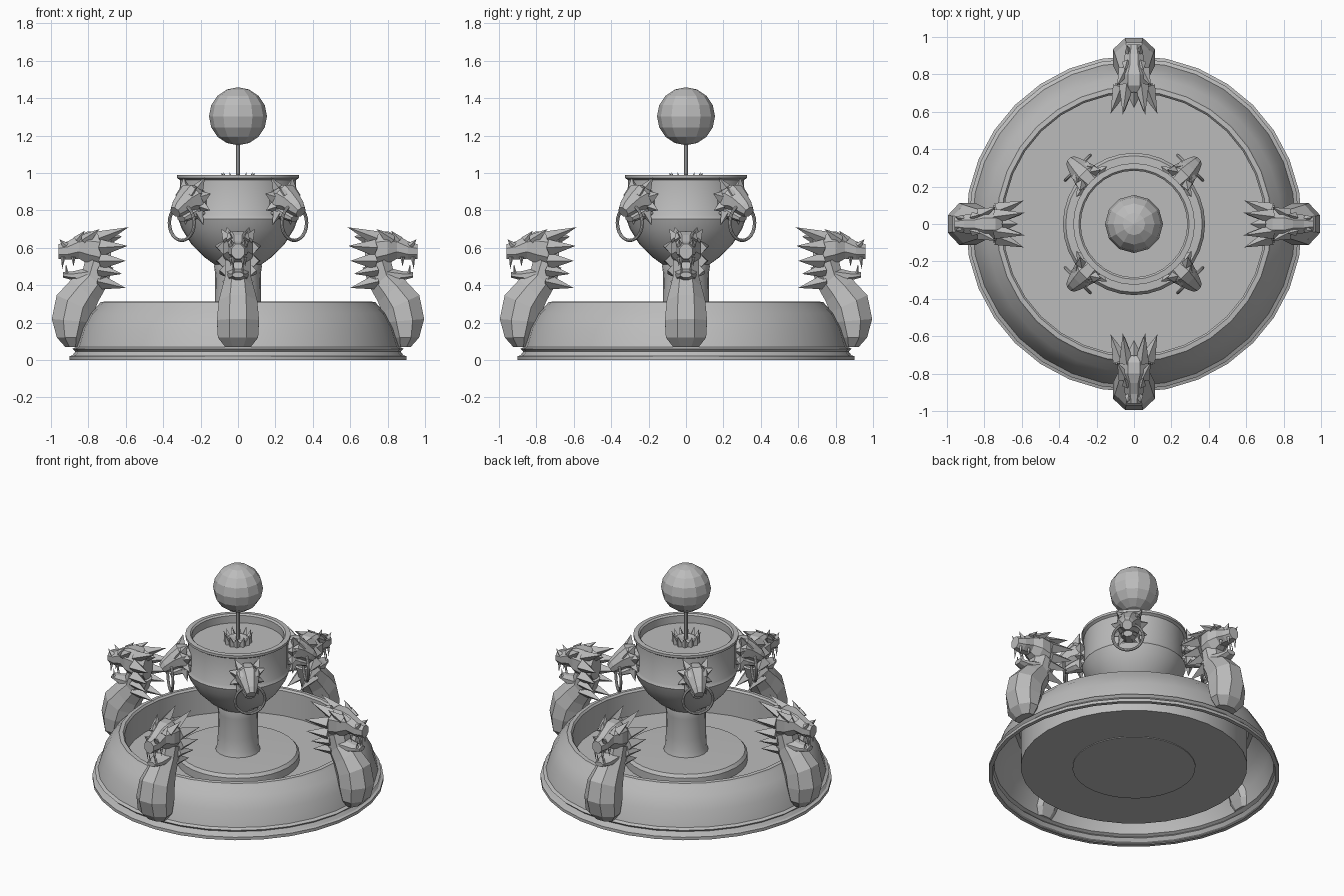
import bpy, bmesh, math
from mathutils import Vector, Matrix

cube = bpy.data.objects.get("Cube")
if cube:
    bpy.data.objects.remove(cube, do_unlink=True)

stone = bpy.data.materials.new("grey_stone")
stone.use_nodes = True
COLOUR = (0.5, 0.5, 0.5, 1)
stone.diffuse_color = COLOUR
stone.node_tree.nodes["Principled BSDF"].inputs["Base Color"].default_value = COLOUR


def finish(bm, name, smooth=None):
    """Turn a bmesh into an object, optionally smooth below an angle."""
    bmesh.ops.recalc_face_normals(bm, faces=bm.faces)
    mesh = bpy.data.meshes.new(name)
    bm.to_mesh(mesh)
    bm.free()
    mesh.materials.append(stone)
    ob = bpy.data.objects.new(name, mesh)
    bpy.context.collection.objects.link(ob)
    if smooth:
        bpy.ops.object.select_all(action='DESELECT')
        ob.select_set(True)
        bpy.context.view_layer.objects.active = ob
        bpy.ops.object.shade_smooth_by_angle(angle=math.radians(smooth))
    return ob


def lathe(name, profile, steps=32, smooth=30):
    """Spin a (radius, height) profile around z."""
    bm = bmesh.new()
    verts = [bm.verts.new((r, 0, z)) for r, z in profile]
    edges = [bm.edges.new(pair) for pair in zip(verts, verts[1:])]
    bmesh.ops.spin(bm, geom=verts + edges, cent=(0, 0, 0), axis=(0, 0, 1),
                   angle=math.tau, steps=steps, use_merge=True)
    bmesh.ops.remove_doubles(bm, verts=bm.verts, dist=0.0005)
    return finish(bm, name, smooth)


def loft(bm, sections, sides=8):
    """Skin ellipses (x, z, half width, half thickness, tilt) in the xz plane."""
    rings = []
    for x, z, w, t, tilt in sections:
        a = math.radians(tilt)
        ring = []
        for i in range(sides):
            u = math.tau * (i + 0.5) / sides
            s = t * math.sin(u) * 1.06
            ring.append(bm.verts.new((x + s * math.cos(a), w * math.cos(u) * 1.06,
                                      z + s * math.sin(a))))
        rings.append(ring)
    for low, high in zip(rings, rings[1:]):
        for i in range(sides):
            j = (i + 1) % sides
            bm.faces.new((low[i], low[j], high[j], high[i]))
    bm.faces.new(rings[0])
    bm.faces.new(rings[-1])


def spikes(bm, items):
    """Four-sided spikes (base, tip, radius), mirrored across y."""
    for base, tip, r in items:
        for side in ((1, -1) if base[1] else (1,)):
            b = Vector((base[0], base[1] * side, base[2]))
            d = Vector((tip[0], tip[1] * side, tip[2])) - b
            m = (Matrix.Translation(b + d / 2)
                 @ d.to_track_quat('Z', 'Y').to_matrix().to_4x4())
            bmesh.ops.create_cone(bm, cap_ends=True, segments=4, radius1=r,
                                  radius2=0, depth=d.length, matrix=m)


def repeat(ob, names, start):
    """Place four copies of an object a quarter turn apart."""
    for i, name in enumerate(names):
        copy = ob if i == 0 else ob.copy()
        copy.name = name
        copy.rotation_euler.z = start + i * math.pi / 2
        if i:
            bpy.context.collection.objects.link(copy)


# Basin: hollow wall with a stepped foot, floor and water
lathe("basin_wall", [(0.70, 0.05), (0.70, 0.30), (0.71, 0.312), (0.735, 0.31),
                     (0.745, 0.295), (0.79, 0.25), (0.835, 0.17), (0.865, 0.07),
                     (0.885, 0.06), (0.87, 0.045), (0.885, 0.025), (0.9, 0.02),
                     (0.9, 0), (0.875, 0)])
lathe("basin_floor", [(0, 0.05), (0.70, 0.05)])
lathe("basin_water", [(0, 0.13), (0.70, 0.13)])

# Pedestal: low round plinth and column
lathe("plinth", [(0, 0.045), (0.38, 0.045), (0.38, 0.18), (0.365, 0.20), (0, 0.21)])
lathe("column", [(0.14, 0.2), (0.128, 0.24), (0.124, 0.32), (0.122, 0.46),
                 (0.128, 0.5), (0.12, 0.53)], 20)

# Upper bowl
lathe("bowl", [(0, 0.93), (0.285, 0.93), (0.285, 0.98), (0.295, 0.99),
               (0.325, 0.988), (0.325, 0.972), (0.309, 0.962), (0.309, 0.775),
               (0.32, 0.755), (0.30, 0.70), (0.25, 0.62), (0.18, 0.55),
               (0.125, 0.51), (0, 0.5)])

# Leaf crown, rod and ball on top
bm = bmesh.new()
for i in range(12):
    u = math.tau * i / 12
    c, s = math.cos(u), math.sin(u)
    m = (Matrix.Translation((0.075 * c, 0.075 * s, 0.965)) @ Matrix.Rotation(u, 4, 'Z')
         @ Matrix.Rotation(0.35, 4, 'Y'))
    bmesh.ops.create_cone(bm, cap_ends=True, segments=4, radius1=0.025, radius2=0,
                          depth=0.08, matrix=m)
finish(bm, "leaf_crown")
lathe("crown_collar", [(0.07, 0.925), (0.07, 0.96), (0.05, 0.965), (0.0, 0.95)], 12)
lathe("rod", [(0.012, 0.93), (0.012, 1.2)], 8)
bm = bmesh.new()
bmesh.ops.create_uvsphere(bm, u_segments=12, v_segments=8, radius=0.155,
                          matrix=Matrix.Translation((0, 0, 1.303)))
finish(bm, "ball")

# Dragon: swollen neck, head, open jaw, horns and mane
bm = bmesh.new()
loft(bm, [(0.885, 0.07, 0.07, 0.04, 0), (0.895, 0.12, 0.11, 0.075, 0),
          (0.89, 0.21, 0.115, 0.108, 5), (0.87, 0.30, 0.105, 0.112, 25),
          (0.82, 0.37, 0.085, 0.095, 40), (0.77, 0.43, 0.07, 0.08, 40),
          (0.74, 0.52, 0.07, 0.08, 20)])
loft(bm, [(0.68, 0.57, 0.05, 0.08, 90), (0.74, 0.59, 0.08, 0.10, 90),
          (0.80, 0.60, 0.082, 0.09, 90), (0.85, 0.605, 0.055, 0.065, 90),
          (0.91, 0.585, 0.05, 0.05, 90), (0.96, 0.58, 0.035, 0.04, 90)])
loft(bm, [(0.72, 0.48, 0.07, 0.06, 90), (0.80, 0.455, 0.06, 0.04, 90),
          (0.88, 0.45, 0.045, 0.025, 90), (0.935, 0.455, 0.03, 0.015, 90)])
spikes(bm, [
    ((0.74, 0.04, 0.65), (0.585, 0.06, 0.71), 0.04),
    ((0.73, 0.07, 0.60), (0.59, 0.125, 0.61), 0.045),
    ((0.73, 0.07, 0.53), (0.60, 0.12, 0.53), 0.045),
    ((0.74, 0.06, 0.48), (0.62, 0.10, 0.46), 0.04),
    ((0.75, 0.04, 0.42), (0.60, 0.05, 0.385), 0.045),
    ((0.82, 0.05, 0.64), (0.74, 0.09, 0.70), 0.035),
    ((0.86, 0.04, 0.64), (0.82, 0.05, 0.69), 0.025),
    ((0.92, 0.03, 0.61), (0.955, 0.035, 0.645), 0.02),
    ((0.86, 0.03, 0.44), (0.82, 0.05, 0.40), 0.02),
    ((0.70, 0, 0.65), (0.62, 0, 0.66), 0.04),
    ((0.935, 0.026, 0.55), (0.94, 0.026, 0.485), 0.012),
    ((0.88, 0.038, 0.55), (0.88, 0.038, 0.50), 0.012),
    ((0.915, 0.024, 0.46), (0.92, 0.024, 0.515), 0.01)])
repeat(finish(bm, "dragon"),
       ["left_dragon", "back_dragon", "right_dragon", "front_dragon"], 0)

# Beast masks on the bowl
bm = bmesh.new()
loft(bm, [(0.29, 0.86, 0.06, 0.08, 70), (0.35, 0.86, 0.075, 0.085, 65),
          (0.40, 0.845, 0.06, 0.06, 60), (0.45, 0.81, 0.042, 0.045, 55),
          (0.475, 0.79, 0.03, 0.03, 55)])
loft(bm, [(0.31, 0.80, 0.055, 0.05, 60), (0.38, 0.775, 0.045, 0.03, 60),
          (0.43, 0.755, 0.028, 0.018, 60)])
spikes(bm, [
    ((0.35, 0.05, 0.92), (0.33, 0.08, 0.975), 0.03),
    ((0.33, 0.06, 0.87), (0.32, 0.115, 0.89), 0.035),
    ((0.33, 0.06, 0.82), (0.32, 0.11, 0.80), 0.03),
    ((0.34, 0.04, 0.79), (0.33, 0.07, 0.72), 0.03),
    ((0.40, 0.04, 0.88), (0.37, 0.06, 0.93), 0.025)])
repeat(finish(bm, "mask"), ["back_left_mask", "back_right_mask",
                            "front_right_mask", "front_left_mask"], math.pi / 4)

# Rings hanging from the mask mouths
bm = bmesh.new()
circle = bmesh.ops.create_circle(bm, segments=8, radius=0.009,
                                 matrix=Matrix.Translation((0.425, 0, 0.827))
                                 @ Matrix.Rotation(math.pi / 2, 4, 'X'))["verts"]
edges = list({e for v in circle for e in v.link_edges})
bmesh.ops.spin(bm, geom=circle + edges, cent=(0.425, 0, 0.733), axis=(1, 0, 0),
               angle=math.tau, steps=24, use_merge=True)
bmesh.ops.remove_doubles(bm, verts=bm.verts, dist=0.0005)
repeat(finish(bm, "ring", 40), ["back_left_ring", "back_right_ring",
                                "front_right_ring", "front_left_ring"], math.pi / 4)
